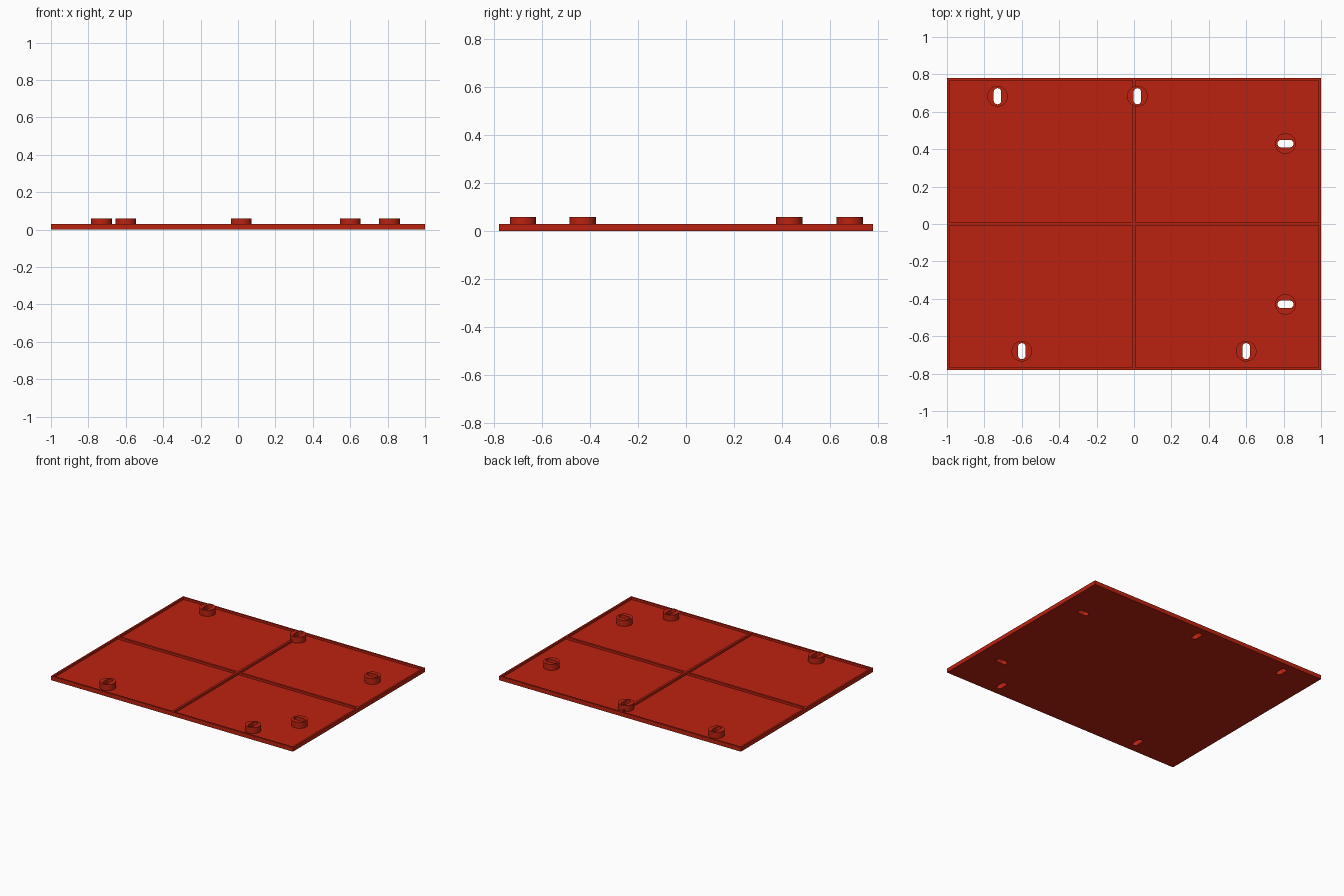
import bpy, bmesh, math
from mathutils import Matrix

cube = bpy.data.objects.get("Cube")
if cube:
    bpy.data.objects.remove(cube, do_unlink=True)

HALF_X, HALF_Y = 1.0, 0.78
FLOOR, RIM_TOP, BOSS_TOP = 0.015, 0.031, 0.06
RIM, RIB = 0.013, 0.016
BOSS_R, SLOT_R, SLOT_HALF = 0.055, 0.02, 0.043

red = bpy.data.materials.new("red_plastic")
red.use_nodes = True
red.diffuse_color = (0.5, 0.016, 0.005, 1)
red.node_tree.nodes["Principled BSDF"].inputs["Base Color"].default_value = red.diffuse_color


def new_object(name, bm):
    bmesh.ops.recalc_face_normals(bm, faces=bm.faces)
    mesh = bpy.data.meshes.new(name)
    bm.to_mesh(mesh)
    bm.free()
    mesh.materials.append(red)
    obj = bpy.data.objects.new(name, mesh)
    bpy.context.scene.collection.objects.link(obj)
    return obj


def box(name, x0, x1, y0, y1, z0, z1):
    bm = bmesh.new()
    centre = Matrix.Translation(((x0 + x1) / 2, (y0 + y1) / 2, (z0 + z1) / 2))
    size = Matrix.Diagonal((x1 - x0, y1 - y0, z1 - z0, 1))
    bmesh.ops.create_cube(bm, size=1, matrix=centre @ size)
    return new_object(name, bm)


def prism(name, x, y, outline, z0, z1):
    bm = bmesh.new()
    face = bm.faces.new([bm.verts.new((x + px, y + py, z0)) for px, py in outline])
    side = bmesh.ops.extrude_face_region(bm, geom=[face], use_keep_orig=True)["geom"]
    moved = [v for v in side if isinstance(v, bmesh.types.BMVert)]
    bmesh.ops.translate(bm, verts=moved, vec=(0, 0, z1 - z0))
    return new_object(name, bm)


def circle(radius, count=48):
    return [(radius * math.cos(math.tau * i / count), radius * math.sin(math.tau * i / count))
            for i in range(count)]


def slot(along_x, steps=12):
    # rounded slot: two half circles pushed apart
    reach = SLOT_HALF - SLOT_R
    points = []
    for sign in (1, -1):
        for i in range(steps + 1):
            a = math.pi * i / steps - math.pi / 2
            points.append((sign * (reach + SLOT_R * math.cos(a)), sign * SLOT_R * math.sin(a)))
    return points if along_x else [(-py, px) for px, py in points]


def cut(obj, cutters):
    for cutter in cutters:
        cutter.hide_render = True
        mod = obj.modifiers.new("cut", "BOOLEAN")
        mod.operation = "DIFFERENCE"
        mod.solver = "EXACT"
        mod.object = cutter
    graph = bpy.context.evaluated_depsgraph_get()
    mesh = bpy.data.meshes.new_from_object(obj.evaluated_get(graph))
    obj.modifiers.clear()
    obj.data = mesh


# Shallow tray: four pockets leave the rim and the crossed ribs
tray = box("tray", -HALF_X, HALF_X, -HALF_Y, HALF_Y, 0, RIM_TOP)
cutters = []
for sx in (-1, 1):
    for sy in (-1, 1):
        xs = sorted((sx * RIB / 2, sx * (HALF_X - RIM)))
        ys = sorted((sy * RIB / 2, sy * (HALF_Y - RIM)))
        cutters.append(box("pocket_cutter", *xs, *ys, FLOOR, 0.1))

# Slotted mounting bosses: x, y, slot runs along x
mounts = [(-0.73, 0.683, False), (0.018, 0.683, False), (0.81, 0.43, True),
          (0.81, -0.43, True), (-0.6, -0.68, False), (0.6, -0.68, False)]
bosses = []
for x, y, along_x in mounts:
    boss = prism("mounting_boss", x, y, circle(BOSS_R), FLOOR, BOSS_TOP)
    cutter = prism("slot_cutter", x, y, slot(along_x), -0.1, 0.2)
    cut(boss, [cutter])
    bosses.append(boss)
    cutters.append(cutter)
cut(tray, cutters)

for cutter in cutters:
    bpy.data.objects.remove(cutter, do_unlink=True)

# Smooth round walls, sharp rims
bpy.ops.object.select_all(action="DESELECT")
for boss in bosses:
    boss.select_set(True)
bpy.context.view_layer.objects.active = bosses[0]
bpy.ops.object.shade_smooth_by_angle(angle=math.radians(30))
